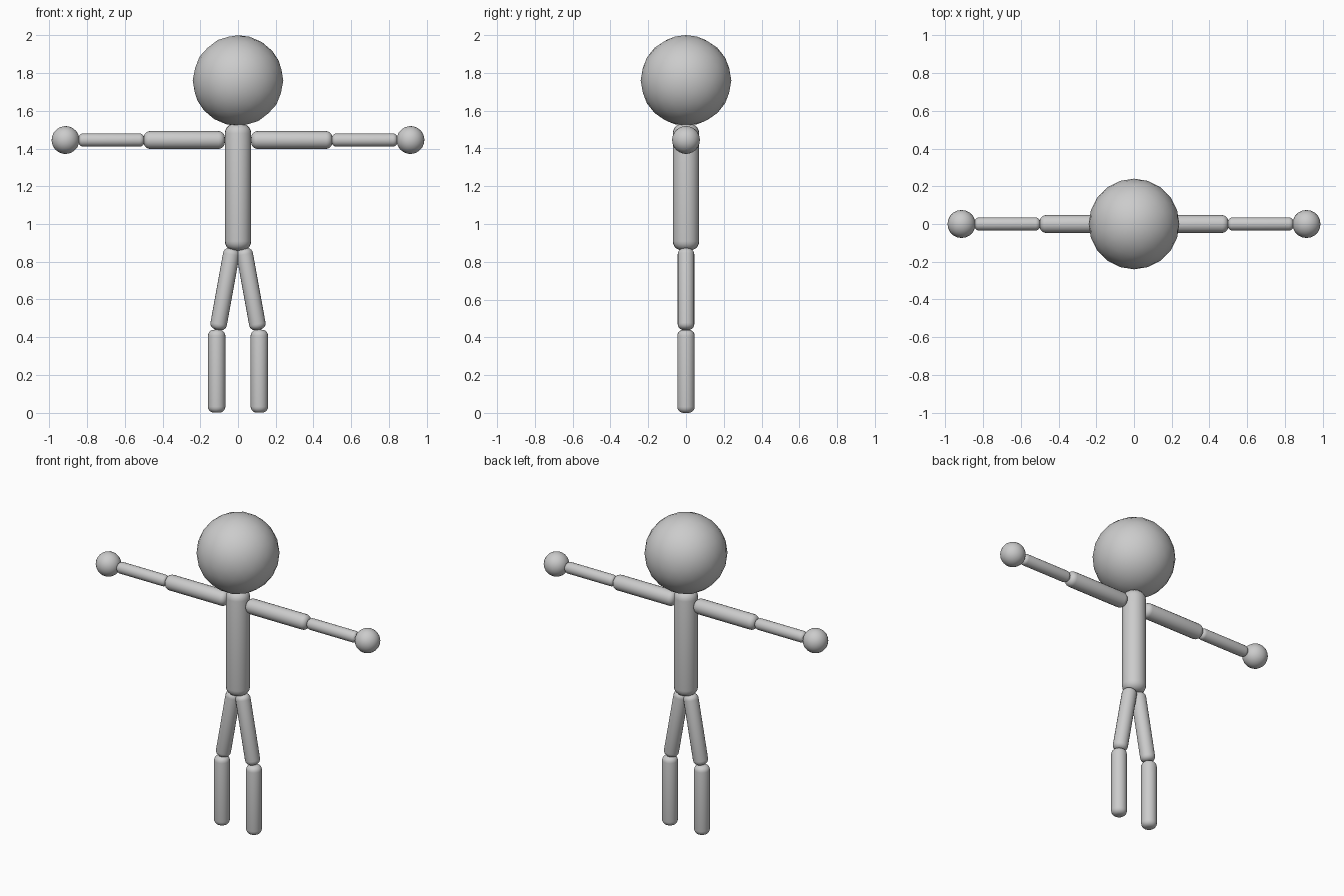
import bpy, bmesh, math
from mathutils import Vector

cube = bpy.data.objects.get("Cube")
if cube:
    bpy.data.objects.remove(cube, do_unlink=True)

# One plain grey for the whole figure
GREY = (0.6, 0.6, 0.6, 1)
grey = bpy.data.materials.new("plain grey")
grey.use_nodes = True
grey.diffuse_color = GREY
grey.node_tree.nodes["Principled BSDF"].inputs["Base Color"].default_value = GREY


def finish(name, bm):
    for f in bm.faces:
        f.smooth = True
    mesh = bpy.data.meshes.new(name)
    bm.to_mesh(mesh)
    bm.free()
    mesh.materials.append(grey)
    obj = bpy.data.objects.new(name, mesh)
    bpy.context.collection.objects.link(obj)
    return obj


def ball(name, centre, radius):
    bm = bmesh.new()
    bmesh.ops.create_icosphere(bm, subdivisions=3, radius=radius)
    finish(name, bm).location = centre


def limb(name, start, end, radius, rounding=0.7):
    """Cylinder with rounded rims running from tip to tip."""
    start, end = Vector(start), Vector(end)
    axis = end - start
    bm = bmesh.new()
    bmesh.ops.create_cone(bm, cap_ends=True, segments=20, radius1=radius,
                          radius2=radius, depth=axis.length)
    rims = [e for e in bm.edges if abs(e.verts[0].co.z - e.verts[1].co.z) < 1e-5]
    bmesh.ops.bevel(bm, geom=rims, offset=radius * rounding, segments=5,
                    profile=0.5, affect='EDGES')
    obj = finish(name, bm)
    obj.location = (start + end) / 2
    obj.rotation_euler = axis.to_track_quat('Z', 'Y').to_euler()


# Head and torso
ball("head", (0, 0, 1.76), 0.24)
limb("torso", (0, 0, 0.86), (0, 0, 1.53), 0.07)

# Arms and legs, mirrored
ARM_Z = 1.445
for side, s in (("left", 1), ("right", -1)):
    limb(side + "_upper_arm", (s * 0.07, 0, ARM_Z), (s * 0.5, 0, ARM_Z), 0.047)
    limb(side + "_forearm", (s * 0.497, 0, ARM_Z), (s * 0.845, 0, ARM_Z), 0.035)
    ball(side + "_hand", (s * 0.914, 0, ARM_Z), 0.074)
    limb(side + "_thigh", (s * 0.03, 0, 0.87), (s * 0.108, 0, 0.44), 0.044)
    limb(side + "_shin", (s * 0.113, 0, 0), (s * 0.113, 0, 0.44), 0.046)
